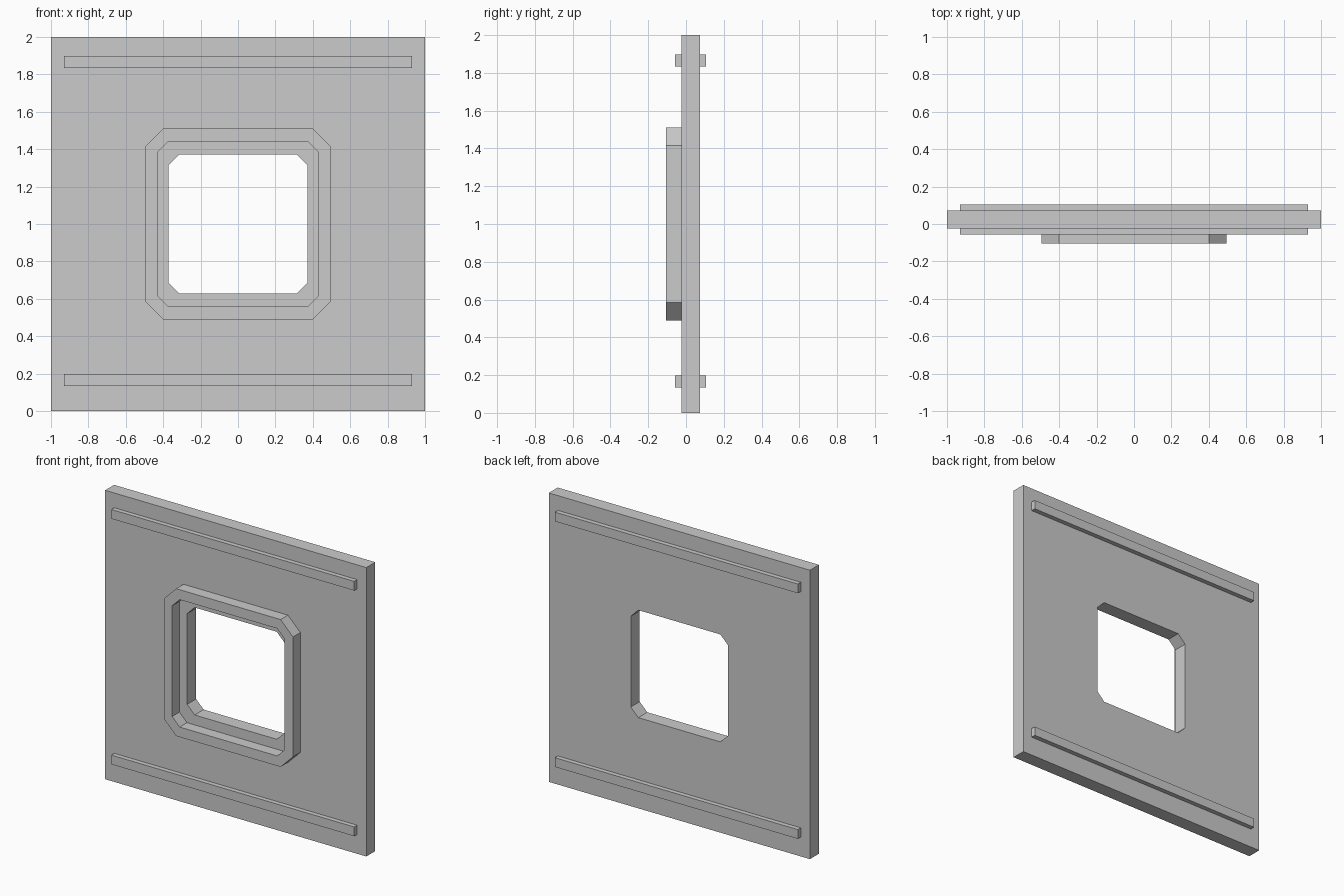
import bpy
import bmesh

cube = bpy.data.objects.get("Cube")
if cube:
    bpy.data.objects.remove(cube, do_unlink=True)

grey = bpy.data.materials.new("light grey")
grey.use_nodes = True
grey.diffuse_color = (0.6, 0.6, 0.6, 1)
grey.node_tree.nodes["Principled BSDF"].inputs["Base Color"].default_value = (0.6, 0.6, 0.6, 1)

MID = 1.0                      # height of the window centre
FRONT, BACK = -0.025, 0.073    # faces of the wall panel


def finish(bm, name):
    bmesh.ops.recalc_face_normals(bm, faces=bm.faces)
    mesh = bpy.data.meshes.new(name)
    bm.to_mesh(mesh)
    bm.free()
    mesh.materials.append(grey)
    obj = bpy.data.objects.new(name, mesh)
    bpy.context.collection.objects.link(obj)
    return obj


def outline(w, h, cut):
    """Rectangle of half sizes w, h with its corners cut off."""
    pts = []
    for sx, sz in ((1, 1), (-1, 1), (-1, -1), (1, -1)):
        pair = [(sx * w, sz * (h - cut)), (sx * (w - cut), sz * h)]
        pts += pair if sx * sz > 0 else pair[::-1]
    return pts


def ring(name, outer, inner, y0, y1):
    """Flat ring between two outlines, from y0 to y1."""
    bm = bmesh.new()
    loops = [[bm.verts.new((x, y, MID + z)) for x, z in pts]
             for pts, y in ((outer, y0), (outer, y1), (inner, y1), (inner, y0))]
    n = len(outer)
    for k in range(4):
        a, b = loops[k], loops[(k + 1) % 4]
        for i in range(n):
            j = (i + 1) % n
            bm.faces.new((a[i], a[j], b[j], b[i]))
    bmesh.ops.remove_doubles(bm, verts=bm.verts, dist=0.0001)
    return finish(bm, name)


def box(name, x, y0, y1, z0, z1):
    bm = bmesh.new()
    bmesh.ops.create_cube(bm, size=1)
    bmesh.ops.scale(bm, vec=(2 * x, y1 - y0, z1 - z0), verts=bm.verts)
    bmesh.ops.translate(bm, vec=(0, (y0 + y1) / 2, (z0 + z1) / 2), verts=bm.verts)
    return finish(bm, name)


# Wall panel with the window opening
ring("wall_panel", outline(1, 1, 0), outline(0.372, 0.372, 0.058), FRONT, BACK)

# Raised frame around the opening
ring("window_frame", outline(0.495, 0.51, 0.095), outline(0.431, 0.441, 0.058),
     -0.105, FRONT)

# Rails along the top and bottom, on both faces
for level, z in (("lower", 0.166), ("upper", 1.866)):
    for side, y0, y1 in (("front", FRONT - 0.032, FRONT), ("back", BACK, BACK + 0.032)):
        box(f"{level}_{side}_rail", 0.93, y0, y1, z - 0.032, z + 0.032)
